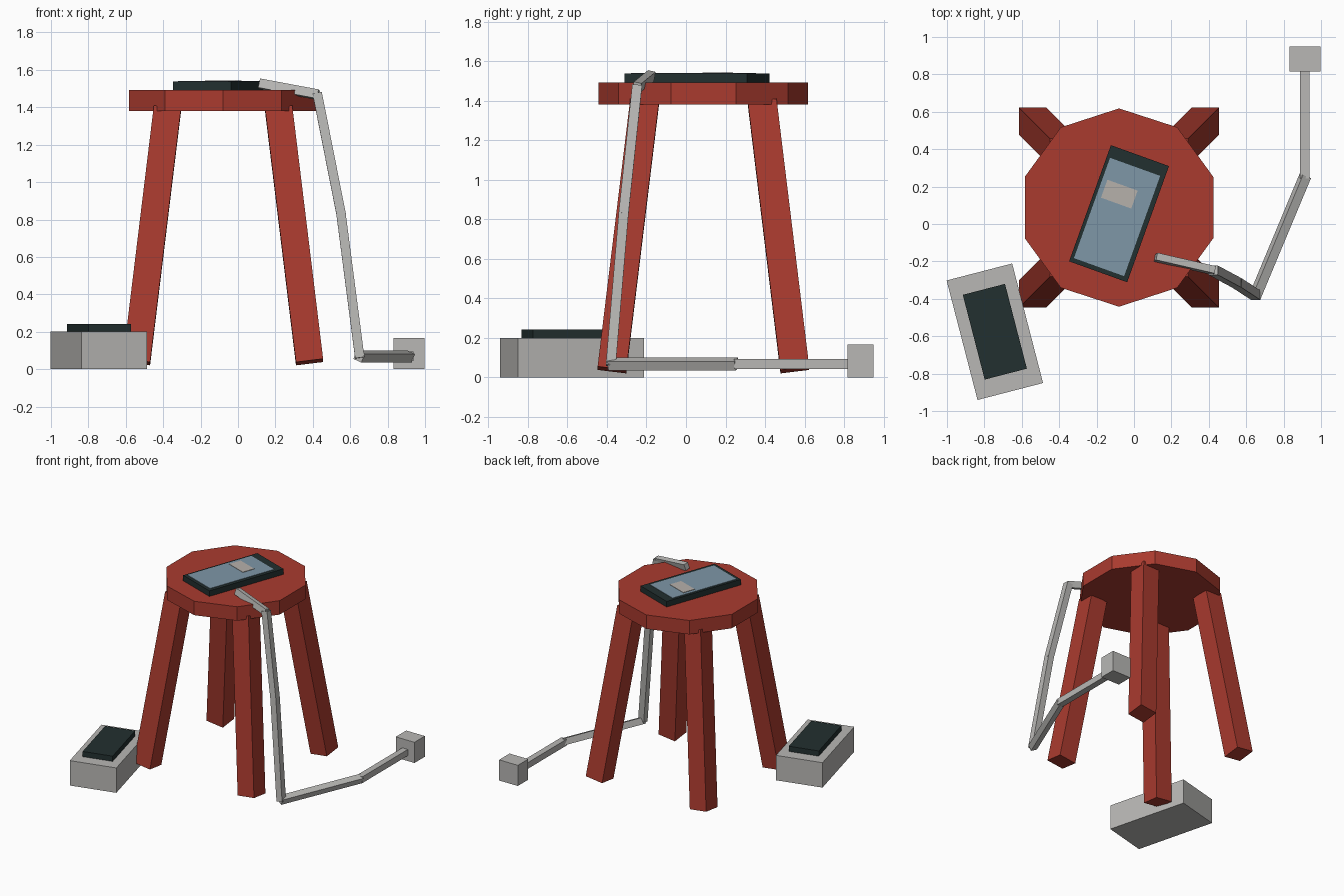
import bpy, bmesh, math
from mathutils import Vector, Matrix

if "Cube" in bpy.data.objects:
    bpy.data.objects.remove(bpy.data.objects["Cube"])


def material(name, rgb):
    m = bpy.data.materials.new(name)
    m.diffuse_color = (*rgb, 1)
    m.use_nodes = True
    m.node_tree.nodes["Principled BSDF"].inputs["Base Color"].default_value = m.diffuse_color
    return m


RED = material("red paint", (0.40, 0.043, 0.028))
DARK = material("dark casing", (0.016, 0.029, 0.029))
BLUE = material("screen blue", (0.21, 0.31, 0.39))
GREY = material("light grey", (0.48, 0.475, 0.46))
BEIGE = material("screen patch", (0.47, 0.44, 0.41))


def finish(bm, name, mat):
    bmesh.ops.recalc_face_normals(bm, faces=bm.faces)
    me = bpy.data.meshes.new(name)
    bm.to_mesh(me)
    bm.free()
    me.materials.append(mat)
    ob = bpy.data.objects.new(name, me)
    bpy.context.collection.objects.link(ob)
    return ob


def box(name, mat, x, y, z0, z1, w, l, angle=0, shift=(0, 0)):
    """Upright box turned about z; shift is measured along its own axes."""
    bm = bmesh.new()
    mtx = (Matrix.Translation((x, y, (z0 + z1) / 2))
           @ Matrix.Rotation(math.radians(angle), 4, 'Z')
           @ Matrix.Translation((*shift, 0))
           @ Matrix.Diagonal((w, l, z1 - z0, 1)))
    bmesh.ops.create_cube(bm, size=1, matrix=mtx)
    return finish(bm, name, mat)


# Stool seat: ten-sided disc with a corner pointing to the back
CX, CY = -0.08, 0.088
bm = bmesh.new()
bmesh.ops.create_cone(bm, cap_ends=True, segments=10, radius1=0.53, radius2=0.53, depth=0.112,
                      matrix=Matrix.Translation((CX, CY, 1.436)) @ Matrix.Rotation(math.pi / 2, 4, 'Z'))
# align a corner with +y whatever the starting angle
a = min((math.atan2(v.co.y - CY, v.co.x - CX) - math.pi / 2) % (math.pi / 5) for v in bm.verts)
bmesh.ops.rotate(bm, verts=bm.verts, cent=(CX, CY, 0), matrix=Matrix.Rotation(-a, 3, 'Z'))
finish(bm, "seat", RED)

# Four splayed square legs with ends cut square to the leg
H, SLOPE = 0.0725, 0.122
for sx in (-1, 1):
    for sy in (-1, 1):
        bm = bmesh.new()
        bmesh.ops.create_cube(bm, size=2)
        for v in bm.verts:
            r, z = (0.2975, 1.392) if v.co.z > 0 else (0.4625, 0.038)
            ox, oy = v.co.x * H, v.co.y * H
            v.co = (CX + sx * (r + ox), CY + sy * (r + oy), z + SLOPE * (ox + oy))
        finish(bm, "leg_%s_%s" % ("front" if sy < 0 else "back", "left" if sx < 0 else "right"), RED)

# Tablet on the seat, with screen and bright patch
TX, TY, TA = -0.08, 0.055, -19.8
box("tablet", DARK, TX, TY, 1.492, 1.537, 0.33, 0.66, TA)
box("tablet_screen", BLUE, TX, TY, 1.535, 1.540, 0.285, 0.57, TA, (-0.004, -0.02))
box("screen_patch", BEIGE, TX, TY, 1.538, 1.543, 0.172, 0.102, TA, (-0.034, 0.099))

# Floor unit with a dark pad on top
box("floor_unit", GREY, -0.744, -0.576, 0, 0.2, 0.362, 0.66, 14.5)
box("floor_unit_pad", DARK, -0.744, -0.576, 0.2, 0.242, 0.233, 0.468, 14.5)

# Plug block
box("plug_block", GREY, 0.914, 0.882, 0, 0.166, 0.166, 0.132)

# Cable: straight square segments from the tablet down to the plug
path = [Vector(p) for p in ((0.12, -0.178, 1.525), (0.425, -0.248, 1.468), (0.55, -0.315, 0.835),
                            (0.65, -0.38, 0.068), (0.913, 0.25, 0.068), (0.913, 0.83, 0.068))]
W = 0.05
for i, (p, q) in enumerate(zip(path, path[1:])):
    d = (q - p).normalized()
    axis = Vector((0, 0, 1)) if d.z >= -0.1 else Vector((0, 0, -1))
    rot = axis.rotation_difference(d).to_matrix().to_4x4()
    length = (q - p).length + (0.016 if i else 0.008)
    bm = bmesh.new()
    bmesh.ops.create_cube(bm, size=1, matrix=Matrix.Translation((p + q) / 2) @ rot
                          @ Matrix.Diagonal((W, W if i else 0.04, length, 1)))
    finish(bm, "cable_%d" % (i + 1), GREY)
